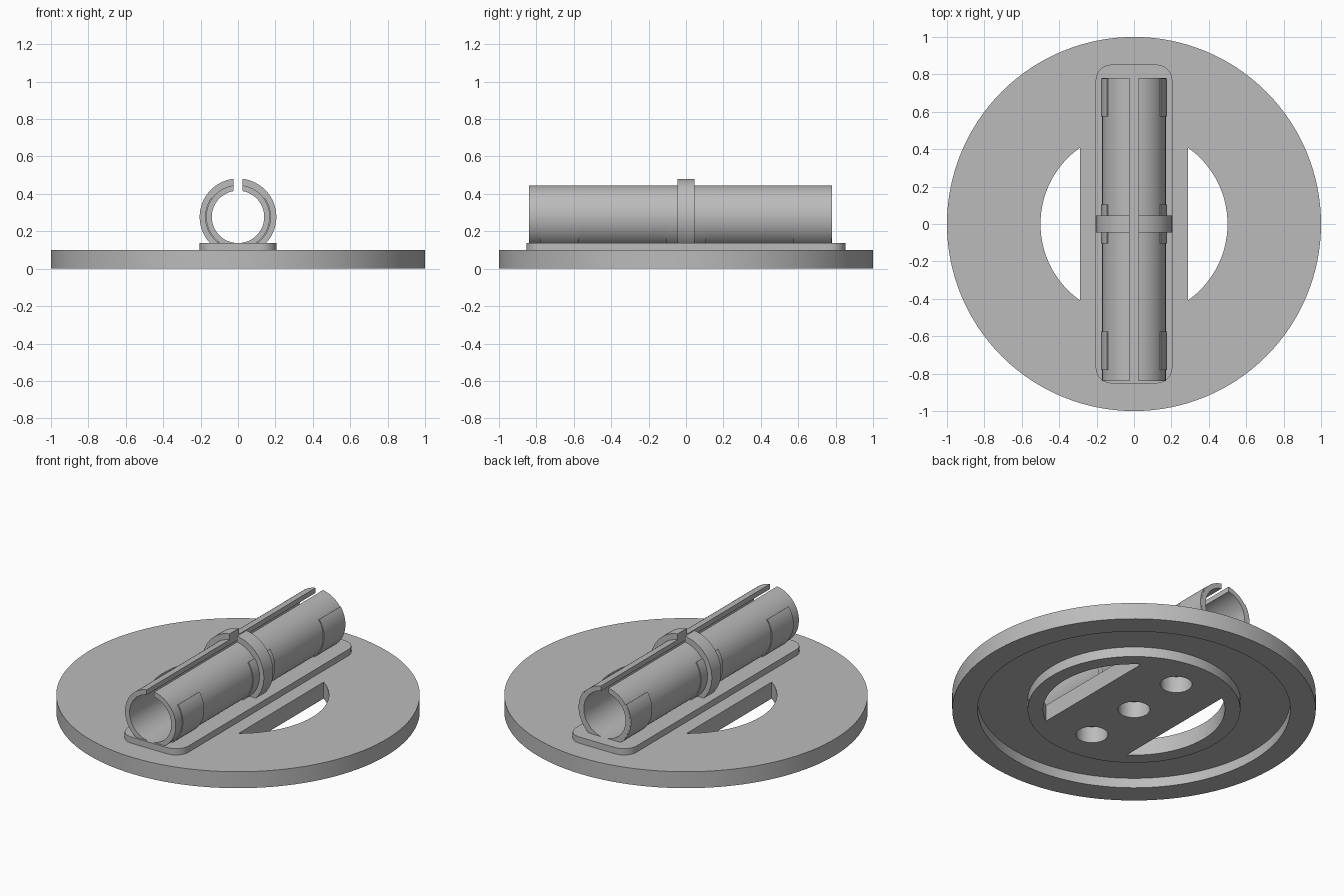
import bpy, bmesh
from math import sin, cos, acos, asin, pi, radians
from mathutils import Matrix, Vector

if "Cube" in bpy.data.objects:
    bpy.data.objects.remove(bpy.data.objects["Cube"], do_unlink=True)

grey = bpy.data.materials.new("plain grey")
grey.use_nodes = True
grey.diffuse_color = (0.5, 0.5, 0.5, 1)
grey.node_tree.nodes["Principled BSDF"].inputs["Base Color"].default_value = (0.5, 0.5, 0.5, 1)

AXIS_Z = 0.277    # height of the tube's centre line
BASE_TOP = 0.138
SLIT = 0.025      # half width of the slit along the top
TUBE_R, BORE_R = 0.17, 0.14


def finish(name, bm):
    bmesh.ops.recalc_face_normals(bm, faces=bm.faces[:])
    mesh = bpy.data.meshes.new(name)
    bm.to_mesh(mesh)
    bm.free()
    mesh.materials.append(grey)
    obj = bpy.data.objects.new(name, mesh)
    bpy.context.collection.objects.link(obj)
    return obj


def smooth(obj):
    bpy.ops.object.select_all(action='DESELECT')
    obj.select_set(True)
    bpy.context.view_layer.objects.active = obj
    bpy.ops.object.shade_smooth_by_angle(angle=radians(30))


def prism(name, outline, z0, z1):
    """Extrude a flat outline upward."""
    bm = bmesh.new()
    face = bm.faces.new([bm.verts.new((x, y, z0)) for x, y in outline])
    top = bmesh.ops.extrude_face_region(bm, geom=[face])["geom"]
    verts = [v for v in top if isinstance(v, bmesh.types.BMVert)]
    bmesh.ops.translate(bm, verts=verts, vec=(0, 0, z1 - z0))
    return finish(name, bm)


def arc(r, a0, a1, n, cx=0, cy=0):
    return [(cx + r * cos(a0 + (a1 - a0) * i / n), cy + r * sin(a0 + (a1 - a0) * i / n))
            for i in range(n + 1)]


def shell(name, r0, r1, a0, a1, y0, y1, n=40):
    """Curved wall along y; a1 = None ends it at the straight slit."""
    bm = bmesh.new()
    rings = []
    for y in (y0, y1):
        for r in (r0, r1):
            end = acos(SLIT / r) if a1 is None else a1
            start = pi - end if a0 is None else a0
            if a0 is None:
                start = -pi - acos(SLIT / r)
                start = -2 * pi + (pi - acos(SLIT / r))
            rings.append([bm.verts.new((x, y, z)) for x, z in arc(r, start, end, n, 0, AXIS_Z)])
    loop = [rings[0], rings[1], rings[3], rings[2]]
    for k in range(4):
        a, b = loop[k], loop[(k + 1) % 4]
        for i in range(n):
            bm.faces.new((a[i], a[i + 1], b[i + 1], b[i]))
    for i in (0, n):
        bm.faces.new([ring[i] for ring in loop])
    obj = finish(name, bm)
    smooth(obj)
    return obj


def cut(target, cutter):
    mod = target.modifiers.new("cut", 'BOOLEAN')
    mod.operation, mod.solver, mod.object = 'DIFFERENCE', 'EXACT', cutter
    bpy.context.view_layer.objects.active = target
    bpy.ops.object.modifier_apply(modifier=mod.name)
    bpy.data.objects.remove(cutter, do_unlink=True)


# Round base disc with a ring groove underneath
bm = bmesh.new()
profile = [(0, 0), (0.585, 0), (0.585, 0.06), (0.86, 0.06), (0.86, 0), (1, 0), (1, 0.1), (0, 0.1)]
pts = [bm.verts.new((x, 0, z)) for x, z in profile]
edges = [bm.edges.new(pair) for pair in zip(pts, pts[1:])]
bmesh.ops.spin(bm, geom=pts + edges, cent=(0, 0, 0), axis=(0, 0, 1),
               angle=2 * pi, steps=128, use_duplicate=False)
bmesh.ops.remove_doubles(bm, verts=bm.verts[:], dist=0.0001)
disc = finish("base_disc", bm)

# Two curved windows beside the central bar
half = acos(0.29 / 0.5)
for turn in (0, pi):
    cut(disc, prism("window_cutter", arc(0.5, turn - half, turn + half, 40), -0.1, 0.2))

# Three blind screw holes under the bar
for y in (-0.36, 0, 0.36):
    cut(disc, prism("hole_cutter", arc(0.088, 0, 2 * pi, 40, 0, y)[:-1], -0.1, 0.2))
smooth(disc)

# Rounded mounting plate
w, h, r = 0.205, 0.852, 0.085
corners = [(w - r, h - r), (r - w, h - r), (r - w, r - h), (w - r, r - h)]
outline = []
for k, (cx, cy) in enumerate(corners):
    outline += arc(r, k * pi / 2, (k + 1) * pi / 2, 10, cx, cy)
smooth(prism("mounting_plate", outline, 0.1, BASE_TOP))

# Slit tube
shell("slit_tube", BORE_R, TUBE_R, None, None, -0.84, 0.78, 96)

# Split collar and thin side pads, mirrored left and right
low = -radians(56)
pad_low, pad_high = -radians(53), radians(35)
for side, label in ((1, "left"), (-1, "right")):
    parts = [shell(label + "_collar", 0.15, 0.205, low, None, -0.045, 0.045)]
    for place, y0, y1 in (("front", -0.78, -0.575), ("middle", -0.105, 0.105), ("back", 0.575, 0.779)):
        parts.append(shell(f"{label}_{place}_pad", 0.16, 0.176, pad_low, pad_high, y0, y1, 24))
    if side < 0:
        for part in parts:
            part.data.transform(Matrix.Scale(-1, 4, Vector((1, 0, 0))))
            part.data.flip_normals()
